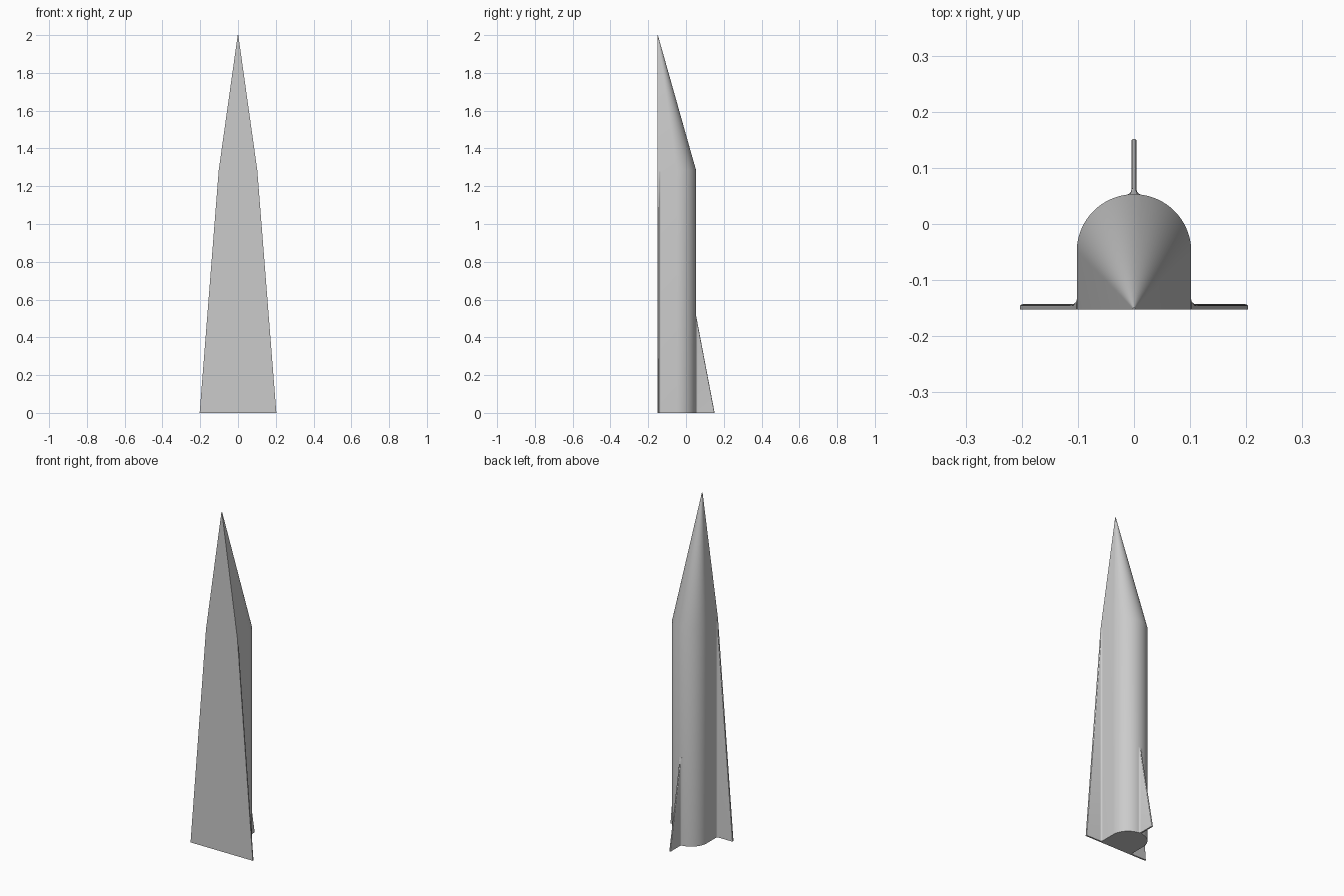
import bpy, bmesh, math

cube = bpy.data.objects.get("Cube")
if cube:
    bpy.data.objects.remove(cube, do_unlink=True)

grey = bpy.data.materials.new("plain grey")
grey.use_nodes = True
colour = (0.6, 0.6, 0.6, 1)
grey.diffuse_color = colour
grey.node_tree.nodes["Principled BSDF"].inputs["Base Color"].default_value = colour

RADIUS = 0.102      # half width of the body
FRONT = -0.152      # flat front plane
ARC_Y = -0.049      # centre of the rounded back
SHOULDER = 1.285    # where the nose begins
THICK, FILLET, ROUND = 0.009, 0.009, 0.004


def loft(name, rings):
    """Closed skin through equal-length rings of points."""
    bm = bmesh.new()
    loops = [[bm.verts.new(p) for p in ring] for ring in rings]
    n = len(loops[0])
    for low, high in zip(loops, loops[1:]):
        for i in range(n):
            j = (i + 1) % n
            bm.faces.new((low[i], low[j], high[j], high[i]))
    bm.faces.new(loops[0][::-1])
    bm.faces.new(loops[-1])
    bmesh.ops.remove_doubles(bm, verts=bm.verts, dist=1e-5)
    bmesh.ops.recalc_face_normals(bm, faces=bm.faces)
    mesh = bpy.data.meshes.new(name)
    bm.to_mesh(mesh)
    bm.free()
    obj = bpy.data.objects.new(name, mesh)
    bpy.context.collection.objects.link(obj)
    mesh.materials.append(grey)
    bpy.ops.object.select_all(action="DESELECT")
    obj.select_set(True)
    bpy.context.view_layer.objects.active = obj
    bpy.ops.object.shade_smooth_by_angle(angle=math.radians(30))
    return obj


def body_ring(z, scale):
    """Flat front, straight sides and round back, shrunk towards the front middle."""
    pts = [(-RADIUS, FRONT), (RADIUS, FRONT)]
    steps = 48
    for i in range(steps + 1):
        a = math.pi * i / steps
        pts.append((RADIUS * math.cos(a), ARC_Y + RADIUS * math.sin(a)))
    return [(x * scale, FRONT + (y - FRONT) * scale, z) for x, y in pts]


def blade_side(span, half):
    """One side of a blade: root fillet, flat face, rounded tip; (outward, thickness)."""
    pts = []
    for i in range(5):
        a = math.pi / 2 * i / 4
        u = FILLET * (1 - math.cos(a))
        pts.append((min(u, span), half + FILLET * (1 - math.sin(a))))
    for i in range(5):
        a = math.pi / 2 * i / 4
        u = span - ROUND * (1 - math.sin(a))
        pts.append((max(u, min(FILLET, span)), half - ROUND * (1 - math.cos(a))))
    return pts


def blade_levels(height, span):
    return [(height * (1 - s / span), s) for s in (span, FILLET + ROUND, FILLET / 2, 0.0005)]


# Body with its leaning nose
loft("body", [body_ring(0, 1), body_ring(SHOULDER, 1), body_ring(2, 0.015)])

# Side wings, flush with the flat front
wing_rings = []
for z, span in blade_levels(SHOULDER, 0.101):
    side = blade_side(span, THICK) + [(span, 0), (0, 0)]
    wing_rings.append([(RADIUS + u, FRONT + v, z) for u, v in side])
wings = loft("side_wings", wing_rings)
wings.modifiers.new("mirror", "MIRROR")

# Tail fin on the middle of the rounded back
back = ARC_Y + RADIUS
fin_rings = []
for z, span in blade_levels(0.52, 0.099):
    side = [(-0.01, THICK / 2 + FILLET)] + blade_side(span, THICK / 2)
    outline = side + [(u, -v) for u, v in reversed(side)]
    fin_rings.append([(v, back + u - 0.0005, z) for u, v in outline])
loft("tail_fin", fin_rings)
